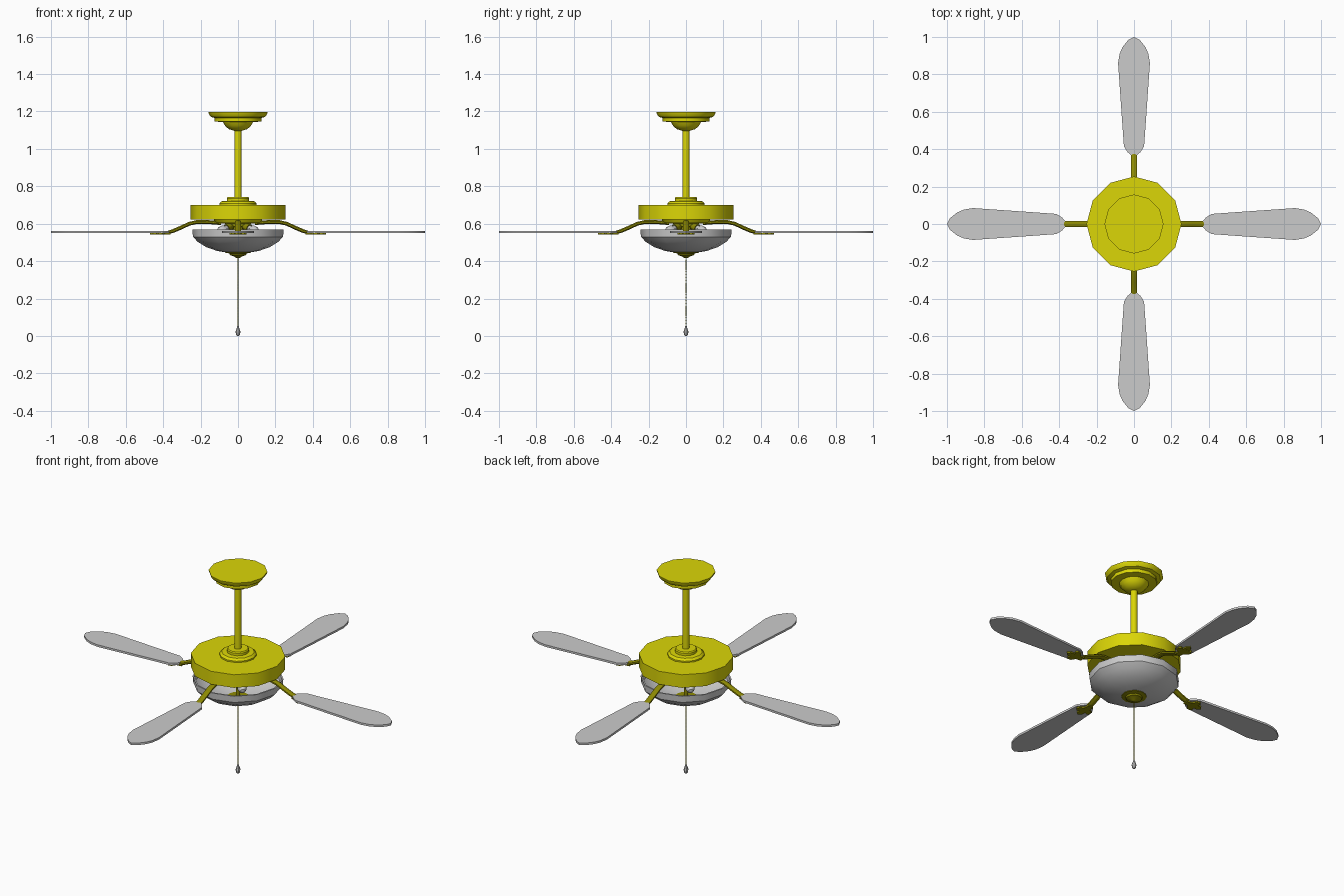
import bpy, bmesh, math
from mathutils import Matrix, Vector

if "Cube" in bpy.data.objects:
    bpy.data.objects.remove(bpy.data.objects["Cube"])


def material(name, rgb):
    m = bpy.data.materials.new(name)
    m.diffuse_color = (*rgb, 1)
    m.use_nodes = True
    m.node_tree.nodes["Principled BSDF"].inputs["Base Color"].default_value = m.diffuse_color
    return m


YELLOW = material("yellow_metal", (0.71, 0.67, 0.002))
OLIVE = material("dark_olive_metal", (0.27, 0.255, 0.001))
GREY = material("light_grey", (0.60, 0.60, 0.60))


def finish(bm, name, mat, angle=32):
    bmesh.ops.recalc_face_normals(bm, faces=bm.faces)
    me = bpy.data.meshes.new(name)
    bm.to_mesh(me)
    bm.free()
    me.materials.append(mat)
    ob = bpy.data.objects.new(name, me)
    bpy.context.collection.objects.link(ob)
    bpy.ops.object.select_all(action='DESELECT')
    ob.select_set(True)
    bpy.context.view_layer.objects.active = ob
    bpy.ops.object.shade_smooth_by_angle(angle=math.radians(angle))
    return ob


def loft(bm, rings, closed=False):
    """Skin closed rings of points; cap both ends or join last to first."""
    loops = [[bm.verts.new(p) for p in r] for r in rings]
    n = len(loops[0])
    pairs = list(zip(loops, loops[1:]))
    if closed:
        pairs.append((loops[-1], loops[0]))
    for a, b in pairs:
        for i in range(n):
            j = (i + 1) % n
            bm.faces.new((a[i], a[j], b[j], b[i]))
    if not closed:
        bm.faces.new(loops[0])
        bm.faces.new(loops[-1])


def lathe(name, profile, mat, n=12, matrix=None, closed=False):
    """Revolve (radius, z) points about z."""
    bm = bmesh.new()
    loft(bm, [[(r * math.cos(2 * math.pi * i / n), r * math.sin(2 * math.pi * i / n), z)
               for i in range(n)] for r, z in profile], closed)
    if matrix:
        bm.transform(matrix)
    return finish(bm, name, mat)


def prism(name, outline, z0, z1, mat, matrix):
    bm = bmesh.new()
    loft(bm, [[(x, y, z) for x, y in outline] for z in (z0, z1)])
    bm.transform(matrix)
    return finish(bm, name, mat)


def mirrored(half):
    """Mirror an upper half outline across y = 0."""
    return half + [(x, -y) for x, y in reversed(half) if y > 0]


# ceiling canopy and rod
lathe("ceiling_canopy", [(0.158, 1.197), (0.156, 1.187), (0.145, 1.171), (0.125, 1.166),
                         (0.125, 1.146), (0.08, 1.144), (0.07, 1.125), (0.05, 1.106),
                         (0.018, 1.096)], YELLOW)
lathe("down_rod", [(0.019, 1.11), (0.019, 0.72)], YELLOW)

# motor housing with stepped collar
lathe("rod_collar", [(0.055, 0.742), (0.06, 0.736), (0.06, 0.722), (0.088, 0.72),
                     (0.1, 0.708), (0.1, 0.695)], YELLOW)
lathe("motor_housing", [(0.254, 0.7), (0.254, 0.623), (0.13, 0.622), (0.12, 0.605),
                        (0.07, 0.6), (0.06, 0.585)], YELLOW)
lathe("light_stem", [(0.035, 0.60), (0.035, 0.56), (0.012, 0.55), (0.012, 0.44)], OLIVE)

# glass bowl, an open shell
lathe("glass_bowl", [(0.236, 0.568), (0.244, 0.568), (0.241, 0.53), (0.215, 0.503),
                     (0.17, 0.475), (0.11, 0.454), (0.045, 0.444), (0.04, 0.452),
                     (0.11, 0.463), (0.17, 0.486), (0.21, 0.511), (0.232, 0.535)],
      GREY, closed=True)
lathe("bowl_finial", [(0.07, 0.455), (0.068, 0.445), (0.046, 0.441), (0.042, 0.432),
                      (0.024, 0.426), (0.012, 0.419), (0.004, 0.416)], OLIVE)

# lamp holders and bulbs inside the bowl
for k in range(4):
    m = (Matrix.Rotation(math.pi / 4 + k * math.pi / 2, 4, 'Z')
         @ Matrix.Translation((0.04, 0, 0.595)) @ Matrix.Rotation(math.radians(112), 4, 'Y'))
    lathe("lamp_holder", [(0.014, 0), (0.022, 0.015), (0.022, 0.05)], OLIVE, 10, m)
    lathe("bulb", [(0.014, 0.045), (0.026, 0.075), (0.026, 0.095), (0.015, 0.115),
                   (0.004, 0.12)], GREY, 10, m)

# four blades with curved arms and three-lobed brackets
blade = mirrored([(0.37, 0.018), (0.385, 0.035), (0.415, 0.054), (0.6, 0.067), (0.86, 0.085),
                  (0.91, 0.077), (0.945, 0.062), (0.985, 0.03), (1.0, 0)])
bracket = mirrored([(0.36, 0.016), (0.39, 0.018), (0.405, 0.042), (0.425, 0.046),
                    (0.437, 0.034), (0.43, 0.018), (0.455, 0.016), (0.47, 0)])
arm_path = [(0.09, 0.603), (0.16, 0.609), (0.22, 0.609), (0.26, 0.6), (0.31, 0.577),
            (0.35, 0.56), (0.39, 0.55), (0.44, 0.548)]
for k in range(4):
    turn = Matrix.Rotation(k * math.pi / 2, 4, 'Z')
    prism("blade", blade, 0.55, 0.562, GREY, turn)
    prism("blade_bracket", bracket, 0.542, 0.551, OLIVE, turn)
    bm = bmesh.new()
    rings = []
    for i, (x, z) in enumerate(arm_path):
        a, b = arm_path[max(i - 1, 0)], arm_path[min(i + 1, len(arm_path) - 1)]
        t = Vector((b[0] - a[0], 0, b[1] - a[1])).normalized()
        up = Vector((-t.z, 0, t.x))
        h = 0.011 if i < 6 else 0.007
        rings.append([Vector((x, 0, z)) + up * h * math.sin(q) + Vector((0, 0.018 * math.cos(q), 0))
                      for q in (math.pi / 8 + j * math.pi / 4 for j in range(8))])
    loft(bm, rings)
    bm.transform(turn)
    finish(bm, "blade_arm", OLIVE, 50)

# beaded pull chain and its weight
bm = bmesh.new()
for i in range(46):
    bmesh.ops.create_icosphere(bm, subdivisions=1, radius=0.0042,
                               matrix=Matrix.Translation((0, 0, 0.05 + i * 0.0082)))
finish(bm, "pull_chain", OLIVE, 60)
lathe("chain_wire", [(0.0015, 0.43), (0.0015, 0.04)], OLIVE, 6)
lathe("chain_weight", [(0.004, 0.052), (0.013, 0.024), (0.011, 0.008), (0.005, 0.0)], GREY, 8)
